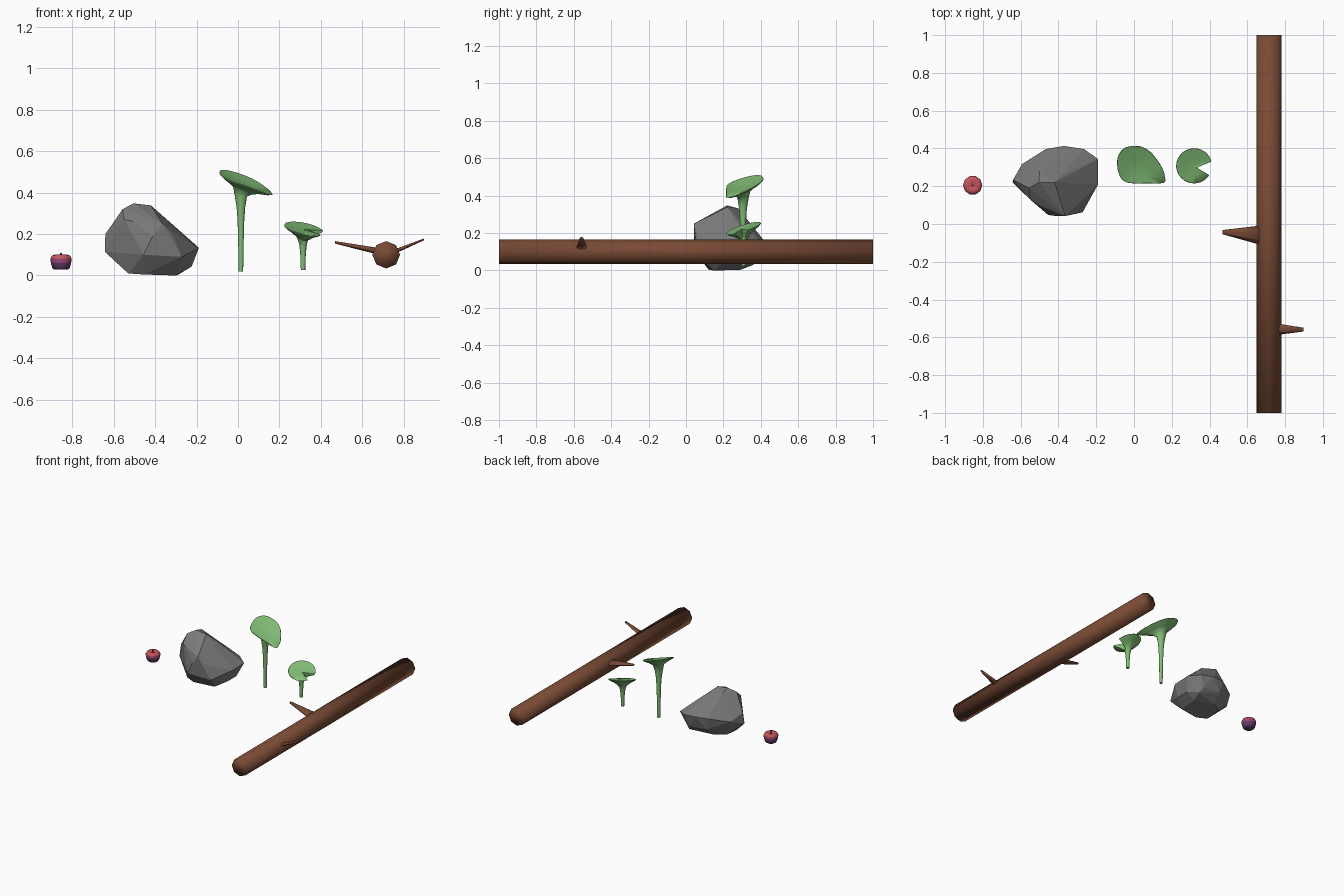
import bpy, bmesh, math
from mathutils import Vector

if "Cube" in bpy.data.objects:
    bpy.data.objects.remove(bpy.data.objects["Cube"])


def material(name, rgb):
    m = bpy.data.materials.new(name)
    m.diffuse_color = (*rgb, 1)
    m.use_nodes = True
    m.node_tree.nodes["Principled BSDF"].inputs["Base Color"].default_value = m.diffuse_color
    return m


BROWN = material("bark brown", (0.19, 0.068, 0.035))
GREY = material("stone grey", (0.20, 0.20, 0.20))
GREEN = material("leaf green", (0.22, 0.51, 0.18))
RED = material("berry red", (0.56, 0.09, 0.11))
PLUM = material("berry plum", (0.30, 0.06, 0.17))
VIOLET = material("berry violet", (0.12, 0.045, 0.13))


def finish(name, bm, mats, smooth=True):
    bmesh.ops.recalc_face_normals(bm, faces=bm.faces[:])
    for f in bm.faces:
        f.smooth = smooth
    me = bpy.data.meshes.new(name)
    bm.to_mesh(me)
    bm.free()
    for m in mats:
        me.materials.append(m)
    ob = bpy.data.objects.new(name, me)
    bpy.context.collection.objects.link(ob)
    return ob


def loft(bm, rings):
    """Skin a list of equal-length point rings and cap both ends."""
    rows = [[bm.verts.new(p) for p in r] for r in rings]
    n = len(rows[0])
    for a, b in zip(rows, rows[1:]):
        for i in range(n):
            j = (i + 1) % n
            bm.faces.new((a[i], a[j], b[j], b[i]))
    bm.faces.new(rows[0])
    return rows[-1]


def fan(bm, row, point):
    c = bm.verts.new(point)
    for i in range(len(row)):
        bm.faces.new((row[i], row[(i + 1) % len(row)], c))


# Log: eight-sided bar along y
bm = bmesh.new()
last = loft(bm, [[(0.715 + 0.067 * math.sin(k * math.pi / 4), y,
                   0.10 + 0.066 * math.cos(k * math.pi / 4)) for k in range(8)]
                 for y in (-1, 1)])
bm.faces.new(last)
finish("log", bm, [BROWN])


# Branch stubs: flattened tapering spikes
def branch(name, base, tip, wide, thin, tip_wide, tip_thin):
    bm = bmesh.new()
    rings = []
    for p, w, t in ((base, wide, thin), (tip, tip_wide, tip_thin)):
        rings.append([(p[0], p[1] + w * math.cos(k * math.pi / 3),
                       p[2] + t * math.sin(k * math.pi / 3)) for k in range(6)])
    bm.faces.new(loft(bm, rings))
    finish(name, bm, [BROWN])


branch("branch_left", (0.70, -0.062, 0.112), (0.468, -0.043, 0.160), 0.057, 0.020, 0.011, 0.007)
branch("branch_right", (0.73, -0.557, 0.105), (0.897, -0.559, 0.174), 0.034, 0.014, 0.010, 0.005)

# Rock: convex faceted boulder
ROCK = [(-.643, .22, .115), (-.64, .235, .20), (-.593, .317, .15),
        (-.557, .19, .32), (-.504, .22, .348), (-.42, .22, .338), (-.378, .26, .295), (-.50, .28, .332),
        (-.55, .13, .27), (-.504, .10, .26), (-.364, .042, .25), (-.412, .042, .19), (-.455, .048, .10),
        (-.315, .06, .193), (-.272, .062, .09),
        (-.19, .21, .13), (-.19, .344, .135), (-.224, .20, .043), (-.224, .30, .043),
        (-.29, .29, .003), (-.30, .15, 0), (-.455, .12, .005), (-.53, .15, .01),
        (-.53, .27, .02), (-.45, .32, .02), (-.28, .36, .03),
        (-.466, .397, .17), (-.37, .413, .165), (-.265, .397, .15), (-.44, .385, .08), (-.30, .385, .07)]
bm = bmesh.new()
for p in ROCK:
    bm.verts.new(p)
bmesh.ops.convex_hull(bm, input=bm.verts[:])
bmesh.ops.delete(bm, geom=[v for v in bm.verts if not v.link_faces], context='VERTS')
bmesh.ops.dissolve_limit(bm, angle_limit=math.radians(7), verts=bm.verts[:], edges=bm.edges[:])
finish("rock", bm, [GREY], smooth=False)


# Trumpet-shaped plants: round stem flaring into a tilted leaf outline
def plant(name, centre, outline, plane, profile, dish):
    cx, cy = centre
    z0, a, b = plane

    def top(x, y):
        return z0 + a * (x - cx) + b * (y - cy)
    bm = bmesh.new()
    rings = []
    for z, r in profile:                       # stem
        ring = []
        for x, y in outline:
            d = Vector((x - cx, y - cy)).normalized() * r
            ring.append((cx + d.x, cy + d.y, z))
        rings.append(ring)
    for s, drop in ((0.36, 0.045), (0.62, 0.026), (0.88, 0.013), (1.0, 0.004), (0.985, 0), (0.5, -dish * 0.6)):
        ring = []
        for x, y in outline:                   # flare, rim, then the dished top
            px, py = cx + s * (x - cx), cy + s * (y - cy)
            zz = top(px, py) - (dish * 0.6 if drop < 0 else drop)
            ring.append((px, py, zz))
        rings.append(ring)
    row = loft(bm, rings)
    fan(bm, row, (cx, cy, z0 - dish))
    ob = finish(name, bm, [GREEN])
    bpy.context.view_layer.objects.active = ob
    ob.select_set(True)
    bpy.ops.object.shade_smooth_by_angle(angle=math.radians(60))
    ob.select_set(False)


def refine(pts):
    out, n = [], len(pts)
    for i in range(n):
        p, q, r, s = (Vector(pts[(i + k) % n]) for k in (-1, 0, 1, 2))
        out += [q, (9 * (q + r) - p - s) / 16]
    return out


tall = [(-.09, .317), (-.08, .37), (-.042, .407), (.032, .412), (.095, .375), (.148, .30),
        (.164, .249), (.158, .217), (.07, .215), (-.03, .217), (-.074, .25)]
plant("tall_leaf_plant", (0.014, 0.305), refine(tall), (0.462, -0.33, 0.26),
      [(0.02, 0.011), (0.15, 0.013), (0.26, 0.016), (0.33, 0.021), (0.38, 0.029)], 0.012)

angles = [math.radians(14 + 314 * k / 24) for k in range(25)]
short = [(0.318 + 0.095 * math.cos(t), 0.308 + 0.093 * math.sin(t)) for t in angles]
short.append((0.333, 0.298))                   # notch tip
plant("short_leaf_plant", (0.314, 0.308), short, (0.228, -0.19, 0.30),
      [(0.027, 0.011), (0.09, 0.013), (0.14, 0.017), (0.17, 0.024)], 0.006)

# Berry: squat fruit with a dimple, coloured by height
bm = bmesh.new()
PROFILE = [(0.028, 0.034), (0.036, 0.042), (0.060, 0.049), (0.082, 0.051), (0.096, 0.043), (0.101, 0.030), (0.093, 0.012)]
row = loft(bm, [[(-0.854 + r * math.cos(k * math.pi / 5), 0.205 + r * math.sin(k * math.pi / 5), z)
                 for k in range(10)] for z, r in PROFILE])
fan(bm, row, (-0.854, 0.205, 0.090))
for f in bm.faces:
    z = f.calc_center_median().z
    f.material_index = 0 if z > 0.085 else 1 if z > 0.055 else 2
finish("berry", bm, [RED, PLUM, VIOLET])

# Berry stalk
bm = bmesh.new()
row = loft(bm, [[(-0.854 + r * math.cos(k * math.pi / 2), 0.205 + r * math.sin(k * math.pi / 2), z)
                 for k in range(4)] for z, r in ((0.088, 0.005), (0.109, 0.004))])
bm.faces.new(row)
finish("berry_stalk", bm, [PLUM])
